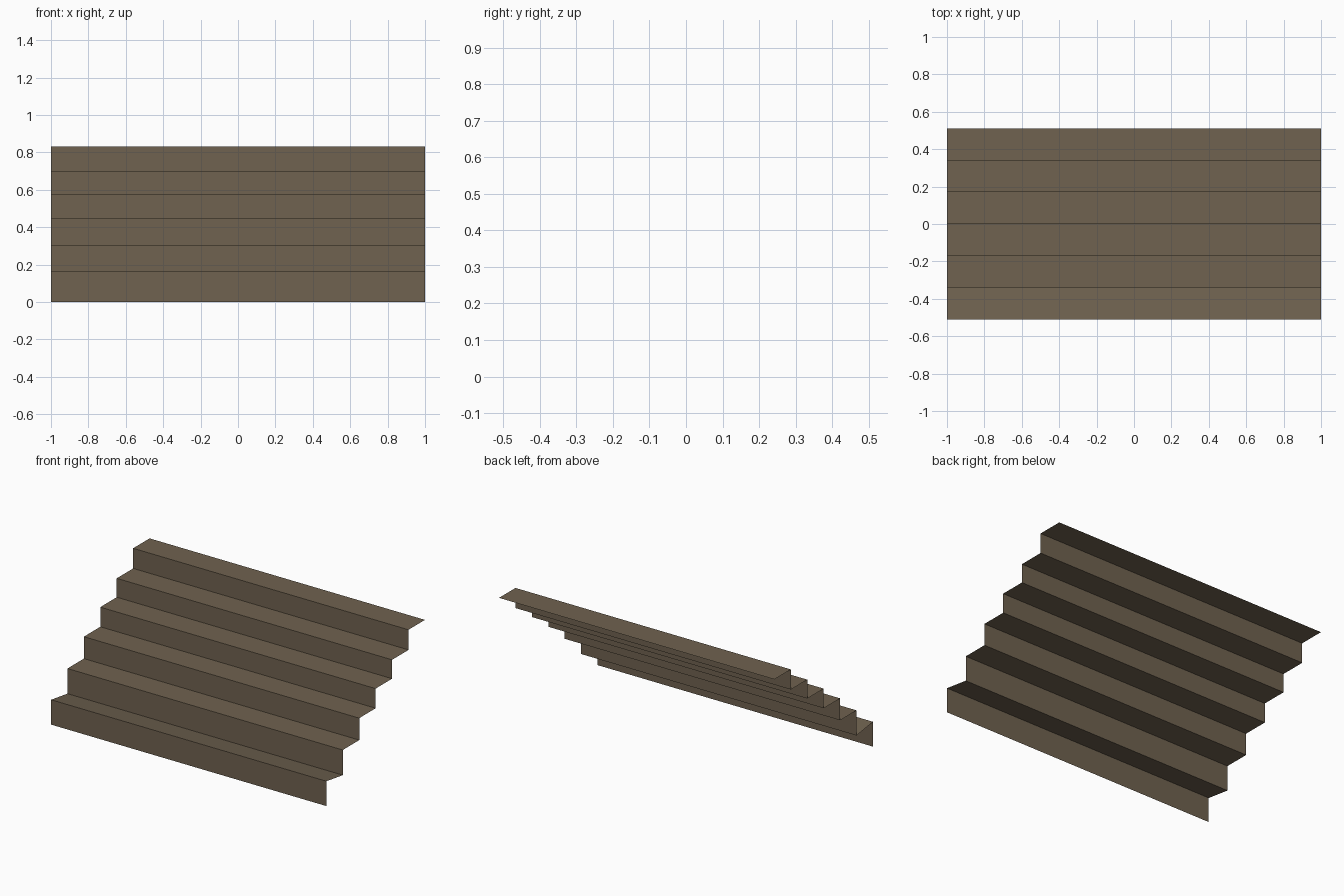
import bpy, bmesh

if "Cube" in bpy.data.objects:
    bpy.data.objects.remove(bpy.data.objects["Cube"])

# Worn stone colour
stone = bpy.data.materials.new("brown stone")
stone.diffuse_color = (0.16, 0.122, 0.079, 1)
stone.use_nodes = True
stone.node_tree.nodes["Principled BSDF"].inputs["Base Color"].default_value = stone.diffuse_color

# Step measurements: front edge of each riser, height of each tread
DEPTH, RUN = 1.022, 1.022 / 6
tread_heights = [0.163, 0.303, 0.447, 0.576, 0.70, 0.832]
worn_back = 0.138  # the lowest tread dips towards the back

# Zigzag side profile (y, z), open sheet without thickness
profile = [(-DEPTH / 2, 0.0)]
for i, z in enumerate(tread_heights):
    y = -DEPTH / 2 + i * RUN
    profile.append((y, z))
    profile.append((y + RUN, worn_back if i == 0 else z))

# Sweep the profile across the stair width
bm = bmesh.new()
rows = [[bm.verts.new((x, y, z)) for y, z in profile] for x in (-1, 1)]
left, right = rows
for i in range(len(profile) - 1):
    bm.faces.new((left[i], right[i], right[i + 1], left[i + 1]))

mesh = bpy.data.meshes.new("stair_steps")
bm.to_mesh(mesh)
bm.free()
mesh.materials.append(stone)
steps = bpy.data.objects.new("stair_steps", mesh)
bpy.context.collection.objects.link(steps)
